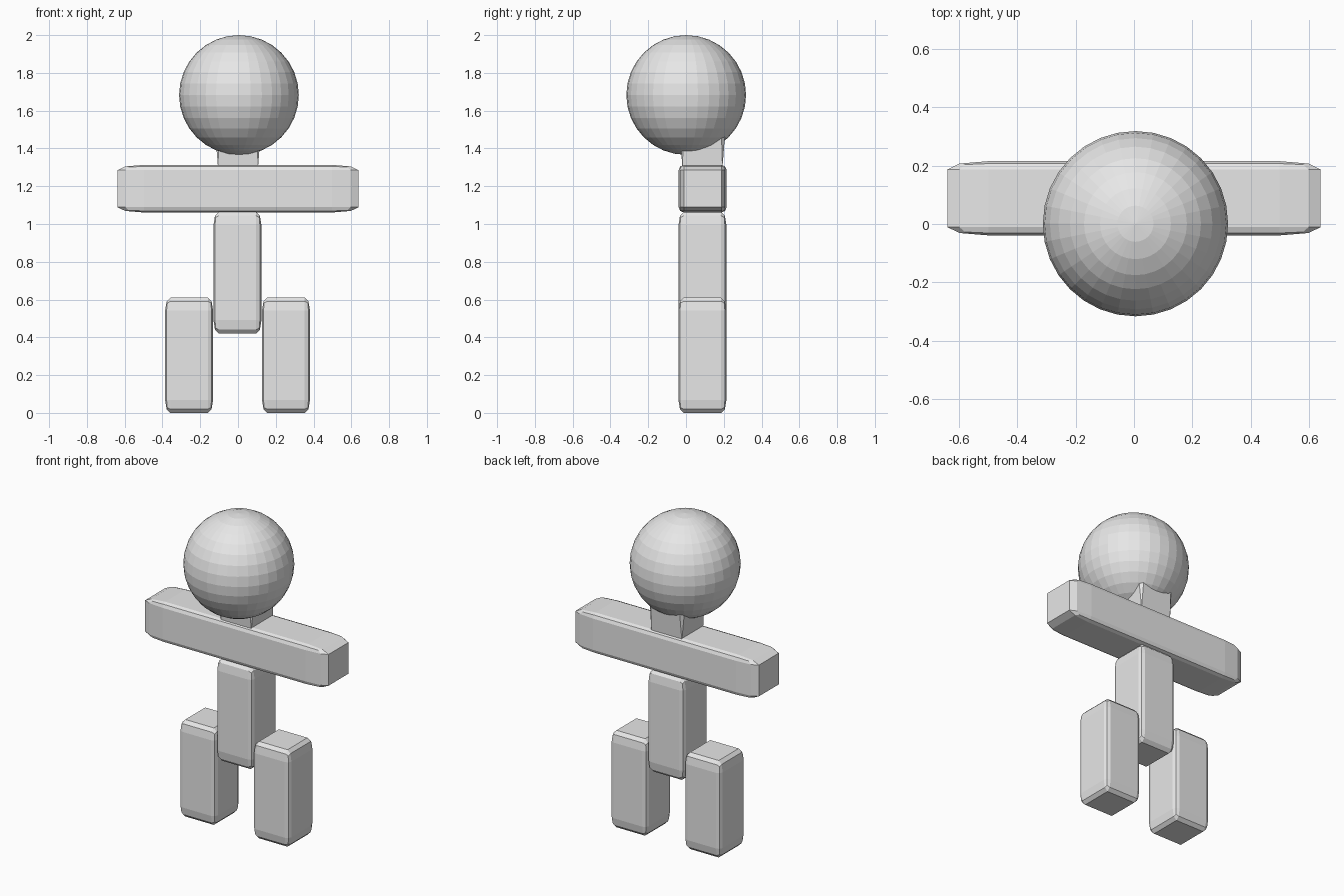
import bpy, bmesh
from mathutils import Matrix

if "Cube" in bpy.data.objects:
    bpy.data.objects.remove(bpy.data.objects["Cube"])

grey = bpy.data.materials.new("light grey")
grey.diffuse_color = (0.8, 0.8, 0.8, 1)
grey.use_nodes = True
grey.node_tree.nodes["Principled BSDF"].inputs["Base Color"].default_value = grey.diffuse_color


def add_object(name, bm):
    bmesh.ops.recalc_face_normals(bm, faces=bm.faces)
    mesh = bpy.data.meshes.new(name)
    bm.to_mesh(mesh)
    bm.free()
    mesh.materials.append(grey)
    obj = bpy.data.objects.new(name, mesh)
    bpy.context.collection.objects.link(obj)
    return obj


def bevelled_block(name, center, size):
    # Unit cube is bevelled first, so the bevel stretches with the block
    bm = bmesh.new()
    bmesh.ops.create_cube(bm, size=1)
    bmesh.ops.bevel(bm, geom=bm.edges[:], offset=0.11, offset_type='OFFSET',
                    segments=2, profile=0.5, affect='EDGES')
    bmesh.ops.transform(bm, verts=bm.verts[:],
                        matrix=Matrix.Translation(center) @ Matrix.Diagonal((*size, 1)))
    return add_object(name, bm)


DEPTH_Y, WIDTH = 0.087, 0.254

# Legs, torso and arm bar
for side, x in (("left", -0.259), ("right", 0.254)):
    bevelled_block(side + "_leg", (x, DEPTH_Y, 0.305), (WIDTH, WIDTH, 0.61))
bevelled_block("torso", (-0.003, DEPTH_Y, 0.742), (WIDTH, WIDTH, 0.645))
bevelled_block("arms", (0, DEPTH_Y + 0.001, 1.187), (1.276, WIDTH, 0.252))

# Neck: square foot flaring to a chamfered top hidden in the head
bm = bmesh.new()
a, b, c = 0.106, 0.121, 0.10
foot = [(a, a), (-a, a), (-a, -a), (a, -a)]
rim = [(b, c), (c, b), (-c, b), (-b, c), (-b, -c), (-c, -b), (c, -b), (b, -c)]
lower = [bm.verts.new((x, y + DEPTH_Y, 1.30)) for x, y in foot]
upper = [bm.verts.new((x, y + DEPTH_Y, 1.49)) for x, y in rim]
bm.faces.new(lower)
bm.faces.new(upper)
for i in range(4):
    p, q = upper[2 * i], upper[2 * i + 1]
    bm.faces.new((lower[i], p, q))
    bm.faces.new((lower[i], q, upper[(2 * i + 2) % 8], lower[(i + 1) % 4]))
add_object("neck", bm)

# Head
bm = bmesh.new()
bmesh.ops.create_uvsphere(bm, u_segments=32, v_segments=16, radius=0.317,
                          matrix=Matrix.Translation((0.005, 0.001, 1.683)))
add_object("head", bm)
